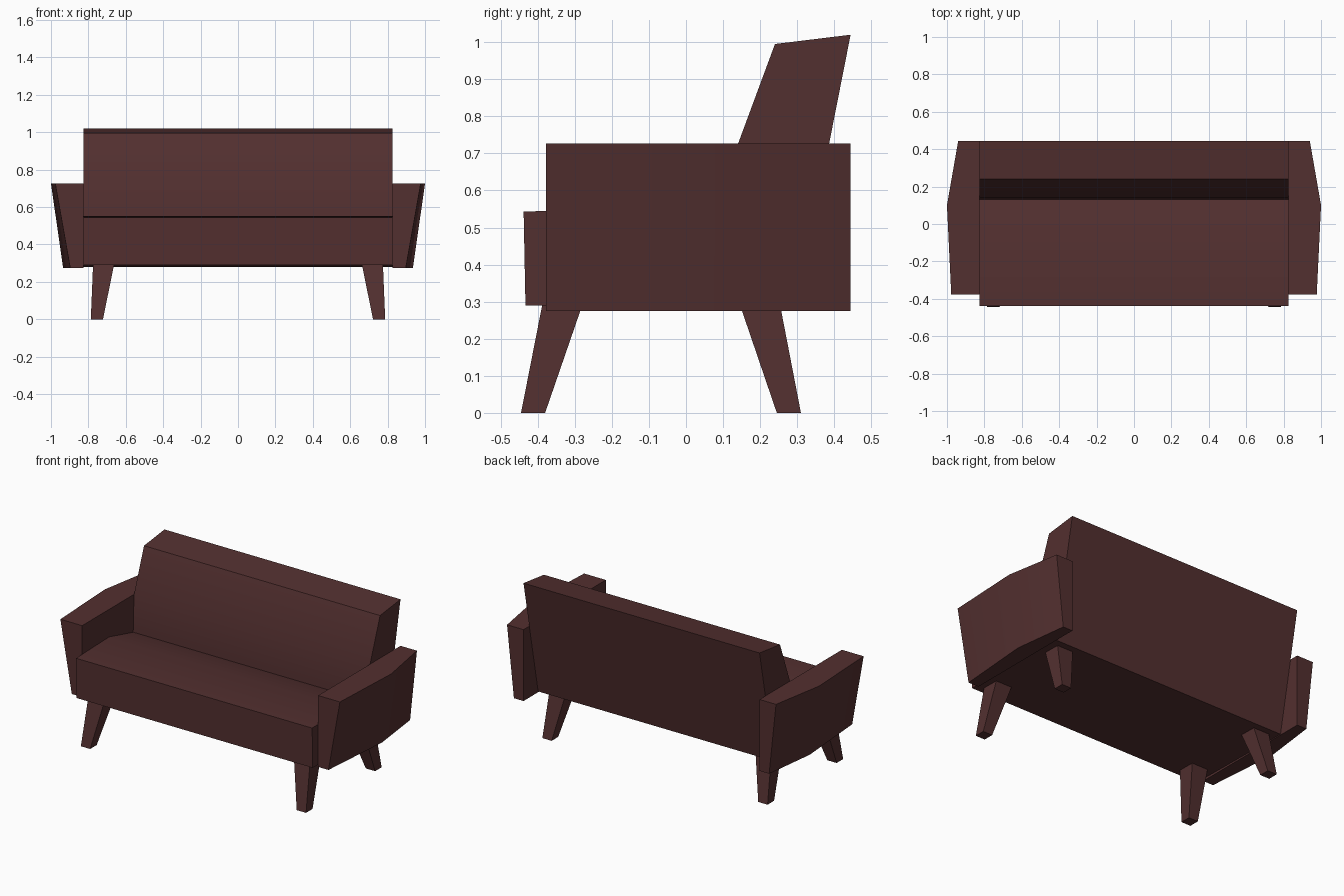
import bpy, bmesh

if "Cube" in bpy.data.objects:
    bpy.data.objects.remove(bpy.data.objects["Cube"])

brown = bpy.data.materials.new("dark brown leather")
brown.diffuse_color = (0.086, 0.029, 0.029, 1)
brown.use_nodes = True
brown.node_tree.nodes["Principled BSDF"].inputs["Base Color"].default_value = brown.diffuse_color


def loft(name, rings):
    """Bridge a list of matching closed rings and cap both ends."""
    bm = bmesh.new()
    vs = [[bm.verts.new(p) for p in ring] for ring in rings]
    n = len(rings[0])
    for a, b in zip(vs, vs[1:]):
        for i in range(n):
            j = (i + 1) % n
            bm.faces.new((a[i], a[j], b[j], b[i]))
    bm.faces.new(vs[0][::-1])
    bm.faces.new(vs[-1])
    bmesh.ops.recalc_face_normals(bm, faces=bm.faces)
    for f in bm.faces:
        f.smooth = True
    # only gentle bends are smooth, corners stay sharp
    for e in bm.edges:
        e.smooth = e.calc_face_angle(0) < 0.52
    me = bpy.data.meshes.new(name)
    bm.to_mesh(me)
    bm.free()
    me.materials.append(brown)
    ob = bpy.data.objects.new(name, me)
    bpy.context.collection.objects.link(ob)
    return ob


# Seat and backrest: one side profile (y, z) extruded across the width
profile = [(-0.433, 0.29), (-0.438, 0.543), (-0.11, 0.552), (0.132, 0.49),
           (0.14, 0.725), (0.24, 0.995), (0.444, 1.02), (0.298, 0.28)]
loft("seat_and_backrest", [[(x, y, z) for y, z in profile] for x in (-0.825, 0.825)])

# Armrests: sections (y, outer bottom x, outer top x), bulging at the middle
arm_sections = [(-0.378, 0.897, 0.977), (0.1, 0.935, 1.0), (0.444, 0.892, 0.94)]
# Legs: (name, outer foot y, inner foot y, outer top y, inner top y)
legs = [("front_leg", -0.445, -0.38, -0.388, -0.28),
        ("rear_leg", 0.31, 0.245, 0.254, 0.146)]

for side, s in (("left", -1), ("right", 1)):
    loft(side + "_armrest", [[(s * 0.825, y, 0.275), (s * xb, y, 0.275),
                              (s * xt, y, 0.726), (s * 0.825, y, 0.726)]
                             for y, xb, xt in arm_sections])
    # Splayed tapering legs
    for name, f0, f1, t0, t1 in legs:
        loft(side + "_" + name, [
            [(s * 0.722, f0, 0), (s * 0.787, f0, 0), (s * 0.787, f1, 0), (s * 0.722, f1, 0)],
            [(s * 0.663, t0, 0.29), (s * 0.775, t0, 0.29), (s * 0.775, t1, 0.29), (s * 0.663, t1, 0.29)]])
